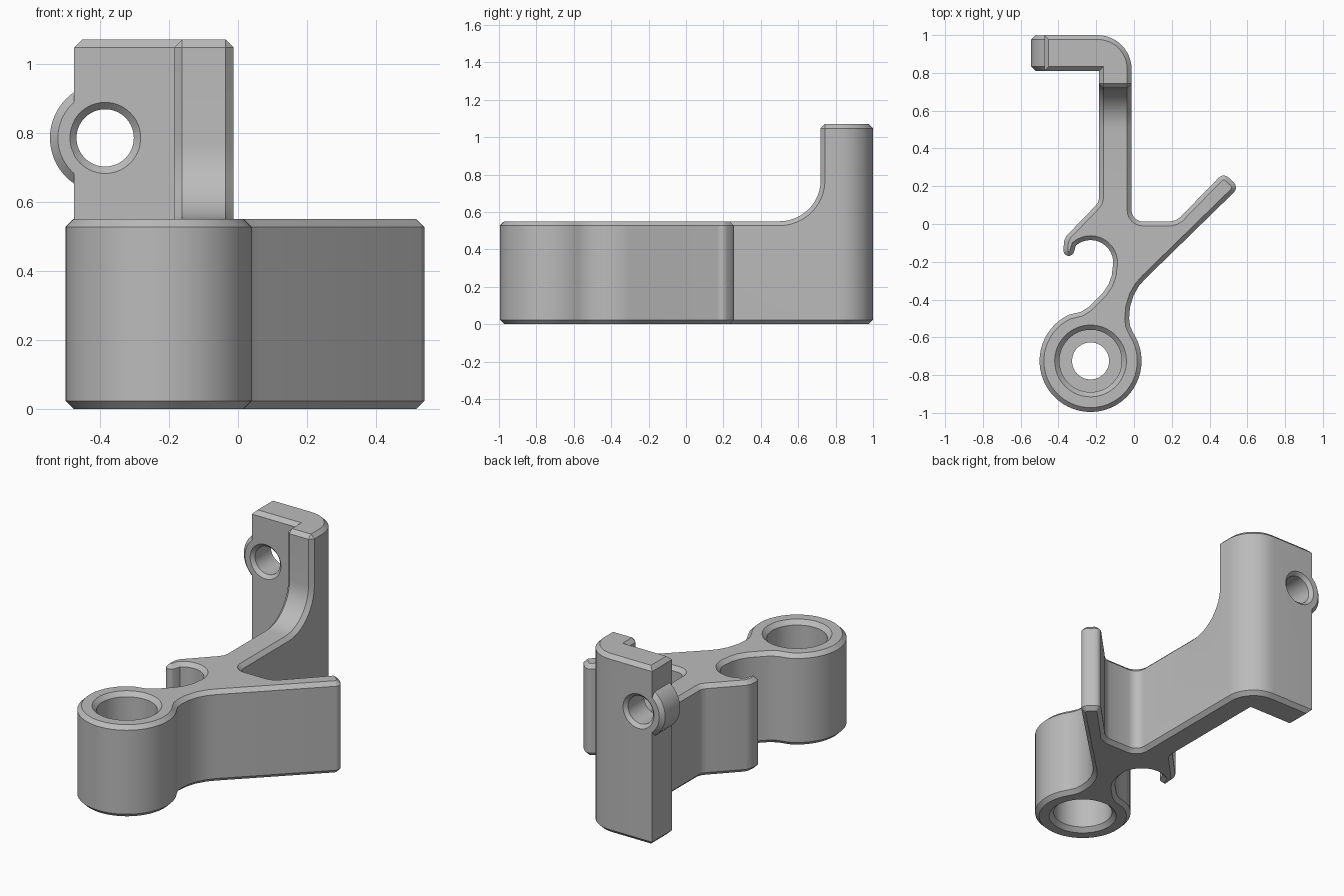
import bpy, bmesh
from math import sin, cos, pi, radians

cube = bpy.data.objects.get("Cube")
if cube:
    bpy.data.objects.remove(cube, do_unlink=True)

LOW, HIGH, CHAMFER = 0.55, 1.07, 0.023
BOSS_X, BOSS_Y = -0.23, -0.725
EYE_X, EYE_Z = -0.385, 0.785
ARM_L, ARM_R, STEP_Y, STEP_R = -0.185, -0.013, 0.72, 0.22

grey = bpy.data.materials.new("plain grey")
grey.use_nodes = True
grey.diffuse_color = (0.5, 0.5, 0.5, 1)
grey.node_tree.nodes["Principled BSDF"].inputs["Base Color"].default_value = (0.5, 0.5, 0.5, 1)


def arc(cx, cy, r, a0, a1, n):
    """Points on an arc, angles in degrees."""
    angles = [radians(a0 + (a1 - a0) * i / n) for i in range(n + 1)]
    return [(cx + r * cos(a), cy + r * sin(a)) for a in angles]


def finish(name, bm):
    bmesh.ops.recalc_face_normals(bm, faces=bm.faces[:])
    mesh = bpy.data.meshes.new(name)
    bm.to_mesh(mesh)
    bm.free()
    mesh.materials.append(grey)
    ob = bpy.data.objects.new(name, mesh)
    bpy.context.collection.objects.link(ob)
    return ob


def lathe(name, profile, place, n=64):
    """Solid of revolution from (radius, height) pairs, capped at both ends."""
    bm = bmesh.new()
    rings = [[bm.verts.new(place(r * cos(2 * pi * i / n), r * sin(2 * pi * i / n), h))
              for i in range(n)] for r, h in profile]
    for a, b in zip(rings, rings[1:]):
        for i in range(n):
            j = (i + 1) % n
            bm.faces.new((a[i], a[j], b[j], b[i]))
    bm.faces.new(rings[0])
    bm.faces.new(rings[-1])
    return finish(name, bm)


def combine(target, tool, operation):
    tool.hide_render = True
    mod = target.modifiers.new(operation.lower(), 'BOOLEAN')
    mod.operation, mod.solver, mod.object = operation, 'EXACT', tool
    bpy.context.view_layer.objects.active = target
    bpy.ops.object.modifier_apply(modifier=mod.name)
    bpy.data.objects.remove(tool, do_unlink=True)


# Plan outline of the low part: hook, notch, round boss, neck and slanted strut
low = [(ARM_L, 0.135), (-0.19, 0.115), (-0.205, 0.095)]
low += [(-0.355, -0.06), (-0.37, -0.09)]
low += arc(-0.345, -0.14, 0.029, 180, 330, 6)
low += arc(-0.23, -0.205, 0.12, 130, -15, 14)
low += [(-0.117, -0.27), (-0.135, -0.32), (-0.165, -0.365), (-0.24, -0.44), (-0.28, -0.465)]
low += arc(BOSS_X, BOSS_Y, 0.27, 115, 393, 56)
low += [(-0.021, -0.54), (-0.026, -0.50), (-0.021, -0.44), (-0.003, -0.38), (0.025, -0.33)]
low += [(0.06, -0.29)]
low += arc(0.505, 0.193, 0.035, -45, 45, 4)
low += arc(0.475, 0.222, 0.035, 45, 135, 4)
low += [(0.26, 0.052), (0.245, 0.035), (0.22, 0.02), (0.19, 0.013)]
low += arc(ARM_R + 0.06, 0.073, 0.06, 270, 180, 6)

# Plan outline of the tall end: rounded corner and side leg
high = arc(ARM_R - 0.18, 0.82, 0.18, 0, 90, 12)
high += [(-0.475, 1.0), (-0.475, 0.81), (ARM_L, 0.81)]

# Side profile of the arm sweeping up to the tall end
sweep = arc(STEP_Y - STEP_R, LOW + STEP_R, STEP_R, -90, 0, 12) + [(STEP_Y, HIGH)]

bm = bmesh.new()
lo_b = [bm.verts.new((x, y, 0)) for x, y in low]
lo_t = [bm.verts.new((x, y, LOW)) for x, y in low]
hi_b = [bm.verts.new((x, y, 0)) for x, y in high]
hi_t = [bm.verts.new((x, y, HIGH)) for x, y in high]
path_r = [bm.verts.new((ARM_R, y, z)) for y, z in sweep]
path_l = [bm.verts.new((ARM_L, y, z)) for y, z in sweep]

for b, t in ((lo_b, lo_t), (hi_b, hi_t)):
    for i in range(len(b) - 1):
        bm.faces.new((b[i], b[i + 1], t[i + 1], t[i]))
bm.faces.new([lo_b[-1], hi_b[0], hi_t[0]] + path_r[::-1] + [lo_t[-1]])
bm.faces.new([hi_b[-1], lo_b[0], lo_t[0]] + path_l + [hi_t[-1]])
caps = [bm.faces.new(lo_b + hi_b),
        bm.faces.new(lo_t + [path_r[0], path_l[0]]),
        bm.faces.new([path_r[-1]] + hi_t + [path_l[-1]])]
for i in range(len(sweep) - 1):
    caps.append(bm.faces.new((path_r[i], path_r[i + 1], path_l[i + 1], path_l[i])))
bmesh.ops.recalc_face_normals(bm, faces=bm.faces[:])

# Chamfer every sharp edge around the top and bottom
caps = set(caps)
rim = [e for e in bm.edges
       if any(f in caps for f in e.link_faces) and e.calc_face_angle(0) > radians(40)]
bmesh.ops.bevel(bm, geom=rim, offset=CHAMFER, offset_type='OFFSET', segments=1,
                profile=0.5, affect='EDGES', clamp_overlap=False)
body = finish("bracket_body", bm)


def upright(u, v, h):
    return (BOSS_X + u, BOSS_Y + v, h)


def crosswise(u, v, h):
    return (EYE_X + u, h, EYE_Z + v)


# Eyelet on the side leg
c = CHAMFER
eyelet = lathe("eyelet", [(0.16 - c, 0.811), (0.16, 0.811 + c), (0.16, 0.999 - c),
                          (0.16 - c, 0.999)], crosswise)
combine(body, eyelet, 'UNION')
eye_hole = lathe("eyelet_hole", [(0.133, 0.78), (0.083, 0.83), (0.083, 0.98),
                                 (0.133, 1.03)], crosswise)
combine(body, eye_hole, 'DIFFERENCE')

# Stepped bore in the boss, wide from both ends with a narrow web between
bore = lathe("boss_bore", [(0.215, -0.025), (0.165, 0.025), (0.165, 0.24), (0.098, 0.24),
                           (0.098, 0.31), (0.165, 0.31), (0.165, LOW - 0.025),
                           (0.215, LOW + 0.025)], upright)
combine(body, bore, 'DIFFERENCE')

bpy.ops.object.select_all(action='DESELECT')
body.select_set(True)
bpy.context.view_layer.objects.active = body
bpy.ops.object.shade_smooth_by_angle(angle=radians(30))
